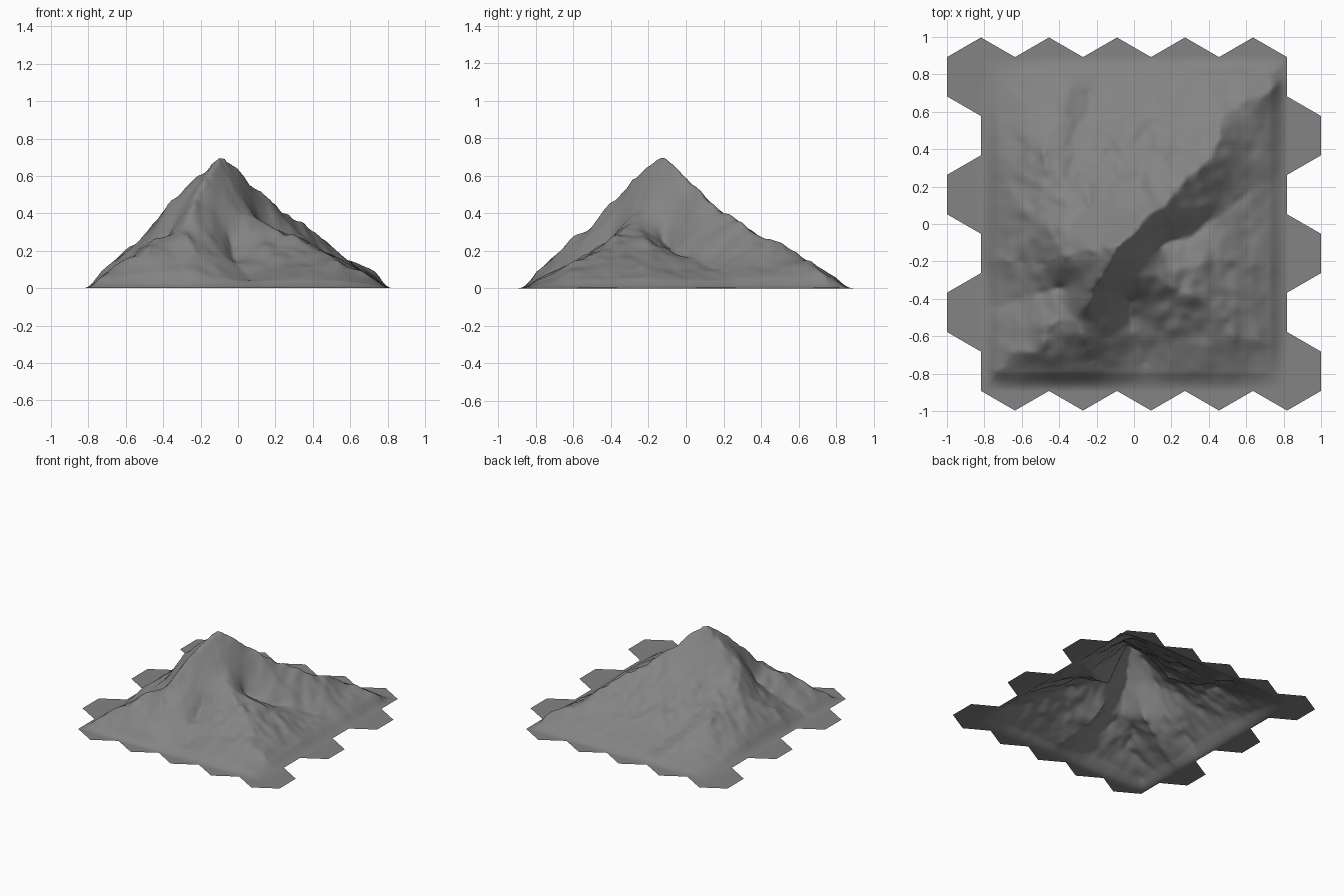
import bpy, bmesh, math
from mathutils import Vector, noise

if "Cube" in bpy.data.objects:
    bpy.data.objects.remove(bpy.data.objects["Cube"])

N = 141
D = 2 / (N - 1)
EX, EY = .83, .895            # mountain foot, flat beyond

# Junctions shared by several ridges
peak = (-.09, -.12, .71)
ne_step = (.2, .15, .45)
sw_step = (-.32, -.5, .32)
west_step = (-.38, -.17, .45)
knoll = (.24, -.34, .3)

# Ridge crests, then valley floors
north_east = [peak, ne_step, (.41, .36, .29), (.47, .58, .2), (.76, .74, .08)]
south_west = [peak, (-.19, -.3, .58), sw_step, (-.74, -.78, .06)]
front_spur = [sw_step, (-.27, -.6, .28), (-.2, -.76, .1)]
west = [peak, west_step, (-.5, -.21, .24), (-.76, -.2, .07)]
north_west = [west_step, (-.5, .15, .25), (-.48, .38, .25), (-.33, .72, .07)]
south_east = [peak, (0, -.26, .42), knoll, (.72, -.65, .06)]
east_spur = [knoll, (.38, -.2, .24), (.73, -.25, .06)]
north_spur = [ne_step, (.24, .45, .22), (.2, .75, .06)]
valleys = [[(.14, -.13, .25), (.6, .15, .09)], [(-.04, -.4, .22), (.05, -.75, .04)],
           [(-.38, -.34, .24), (-.75, -.45, .03)], [(-.24, .12, .32), (-.24, .7, .05)]]
crests = [north_spur, east_spur, front_spur, north_west, west, south_east, south_west, north_east]

# Stretch a membrane over the crest and valley lines
h = [[0.0] * N for _ in range(N)]
fixed = set()


def cell(v):
    return round((v + 1) / D)


for line in valleys + crests:
    for a, b in zip(line, line[1:]):
        a, b = Vector(a), Vector(b)
        side = Vector((a.y - b.y, b.x - a.x))
        n = int((b - a).length / D * 2) + 1
        for k in range(n + 1):
            t = k / n
            p = a.lerp(b, t)
            bend = .9 * t * (1 - t) * noise.noise(p * 6)      # wandering line
            x, y = p.x + side.x * bend, p.y + side.y * bend
            rough = min(1, (p - Vector(peak)).length * 12, p.z * 5)
            h[cell(y)][cell(x)] = p.z + .022 * rough * noise.noise(p * 14)
            fixed.add((cell(y), cell(x)))
inside = [(j, i) for j in range(cell(-EY) + 1, cell(EY)) for i in range(cell(-EX) + 1, cell(EX))]
free = [c for c in inside if c not in fixed]
for _ in range(170):
    for j, i in free:
        r = h[j]
        r[i] += 1.85 * ((r[i - 1] + r[i + 1] + h[j - 1][i] + h[j + 1][i]) / 4 - r[i])

# Soften the creases a little
soft = [r[:] for r in h]
for j, i in inside:
    soft[j][i] = h[j][i] / 2 + (h[j][i - 1] + h[j][i + 1] + h[j - 1][i] + h[j + 1][i]) / 8
h = soft


def height(x, y):
    u, v = (x + 1) / D, (y + 1) / D
    i, j = min(max(int(u), 0), N - 2), min(max(int(v), 0), N - 2)
    u, v = u - i, v - j
    z = (h[j][i] * (1 - u) + h[j][i + 1] * u) * (1 - v)
    z += (h[j + 1][i] * (1 - u) + h[j + 1][i + 1] * u) * v
    # gullies running down from the summit, plus broad and small lumps
    d = Vector((x - peak[0], y - peak[1], 0))
    r = d.length + 1e-6
    amp = min(z / .2, 1) * min(r / .3, 1)
    gully = d / r * 3
    gully.z = r * 4
    p = Vector((x, y, .3))
    z += amp * (.012 * noise.noise(gully) + .02 * noise.noise(p * 7) + .012 * noise.noise(p * 15))
    # ease the foot into the flat ground
    edge = min(1, max(0, min(EX - abs(x), EY - abs(y)) / .1))
    return max(z * edge * (2 - edge) * (.5 + edge / 2), 0)


# Hexagonal tiles, each split into fine triangles and draped on the mountain
W = 2 / 5.5
R = W / math.sqrt(3)
S = 18
bm = bmesh.new()
for row in range(6):
    for col in range(5):
        c = Vector((-1 + W / 2 + W * (col + row % 2 / 2), R * 1.5 * (2.5 - row)))
        for k in range(6):
            a = math.radians(60 * k + 30)
            e0 = Vector((math.cos(a), math.sin(a))) * R / S
            a += math.pi / 3
            e1 = Vector((math.cos(a), math.sin(a))) * R / S
            g = {}
            for i in range(S + 1):
                for j in range(S + 1 - i):
                    p = c + e0 * i + e1 * j
                    g[i, j] = bm.verts.new((p.x, p.y, height(p.x, p.y)))
            for i in range(S):
                for j in range(S - i):
                    bm.faces.new((g[i, j], g[i + 1, j], g[i, j + 1]))
                    if i + j < S - 1:
                        bm.faces.new((g[i + 1, j], g[i + 1, j + 1], g[i, j + 1]))
bmesh.ops.remove_doubles(bm, verts=bm.verts, dist=.001)
for f in bm.faces:
    f.smooth = True
me = bpy.data.meshes.new("mountain_terrain")
bm.to_mesh(me)
bm.free()

# Dark rock
rock = bpy.data.materials.new("rock")
rock.diffuse_color = (.23, .23, .23, 1)
rock.use_nodes = True
rock.node_tree.nodes["Principled BSDF"].inputs["Base Color"].default_value = rock.diffuse_color
me.materials.append(rock)
ob = bpy.data.objects.new("mountain_terrain", me)
bpy.context.collection.objects.link(ob)
